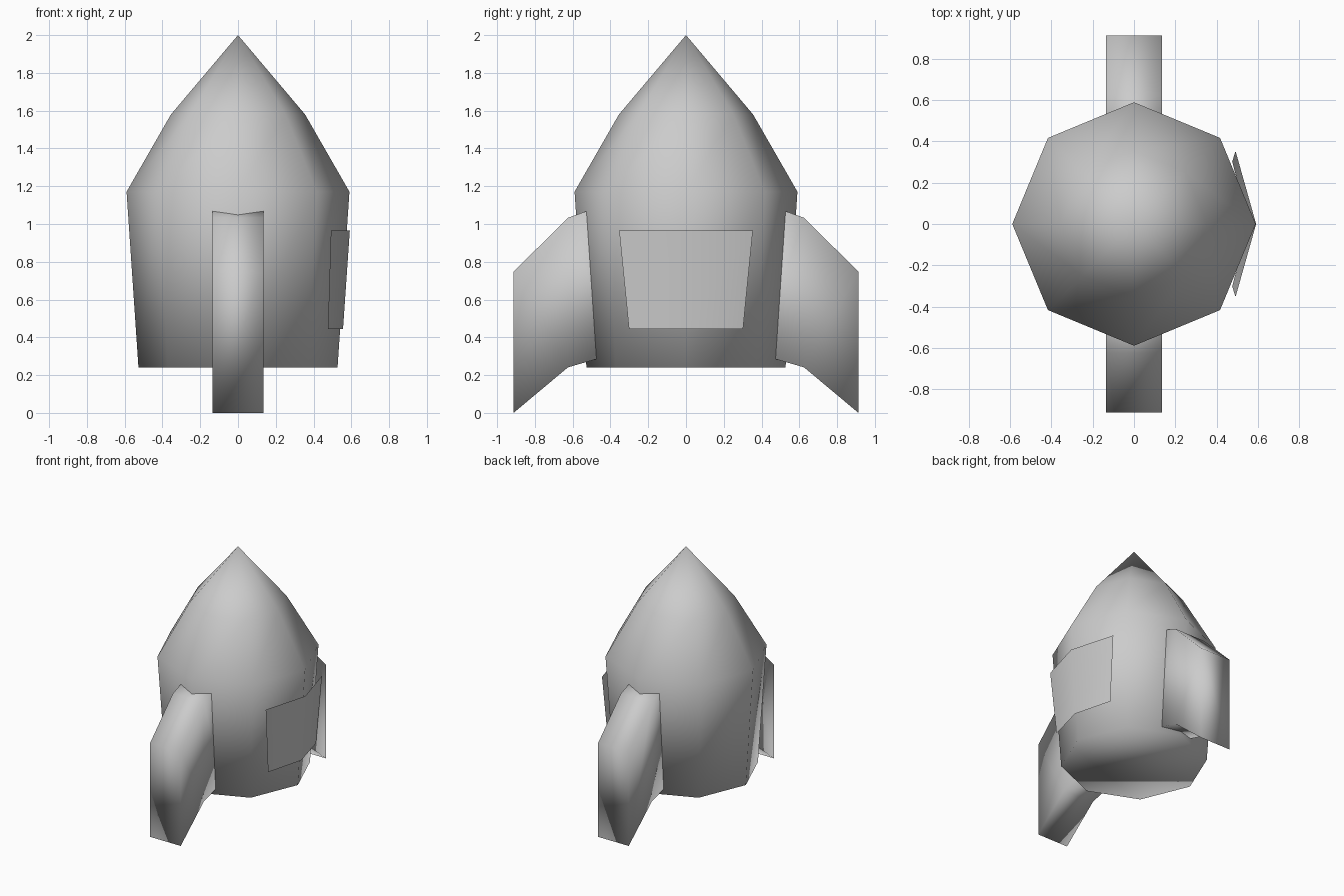
import bpy, bmesh, math

if "Cube" in bpy.data.objects:
    bpy.data.objects.remove(bpy.data.objects["Cube"])

grey = bpy.data.materials.new("plain grey")
grey.diffuse_color = (0.6, 0.6, 0.6, 1)
grey.use_nodes = True
grey.node_tree.nodes["Principled BSDF"].inputs["Base Color"].default_value = grey.diffuse_color


def make(name, verts, faces, closed=True):
    """Smooth-shaded mesh object in the plain grey colour."""
    me = bpy.data.meshes.new(name)
    me.from_pydata(verts, [], faces)
    if closed:
        bm = bmesh.new()
        bm.from_mesh(me)
        bmesh.ops.recalc_face_normals(bm, faces=bm.faces)
        bm.to_mesh(me)
        bm.free()
    for p in me.polygons:
        p.use_smooth = True
    me.materials.append(grey)
    ob = bpy.data.objects.new(name, me)
    bpy.context.scene.collection.objects.link(ob)
    return ob


# Body: eight-sided lathe with a pointed nose and a flat base
N = 8
rings = [(0.527, 0.241), (0.59, 1.171), (0.355, 1.58)]
verts = [(r * math.cos(2 * math.pi * i / N), r * math.sin(2 * math.pi * i / N), z)
         for r, z in rings for i in range(N)]
faces = [(k * N + i, k * N + (i + 1) % N, (k + 1) * N + (i + 1) % N, (k + 1) * N + i)
         for k in range(len(rings) - 1) for i in range(N)]
apex = len(verts)
verts.append((0, 0, 2.0))
top = (len(rings) - 1) * N
faces += [(top + i, top + (i + 1) % N, apex) for i in range(N)]
faces.append(tuple(reversed(range(N))))
make("body", verts, faces)

# Fins: bent swept blocks on front and back, rooted inside the body
columns = [(0.38, 1.12, 0.312), (0.625, 1.033, 0.241), (0.913, 0.747, 0.0)]
half = 0.135
for name, side in (("front_fin", -1), ("back_fin", 1)):
    verts = []
    for y, hi, lo in columns:
        verts += [(-half, side * y, lo), (half, side * y, lo),
                  (half, side * y, hi), (-half, side * y, hi)]
    faces = [(c * 4 + i, c * 4 + (i + 1) % 4, c * 4 + 4 + (i + 1) % 4, c * 4 + 4 + i)
             for c in range(2) for i in range(4)]
    faces += [(3, 2, 1, 0), (8, 9, 10, 11)]
    make(name, verts, faces)

# Side hatch: thin bent sheet wrapped over the right corner of the body
low = [(0.476, -0.302, 0.445), (0.556, 0, 0.445), (0.476, 0.302, 0.445)]
high = [(0.492, -0.354, 0.966), (0.592, 0, 0.966), (0.492, 0.354, 0.966)]
make("side_hatch", low + high, [(0, 1, 4, 3), (1, 2, 5, 4)], closed=False)
